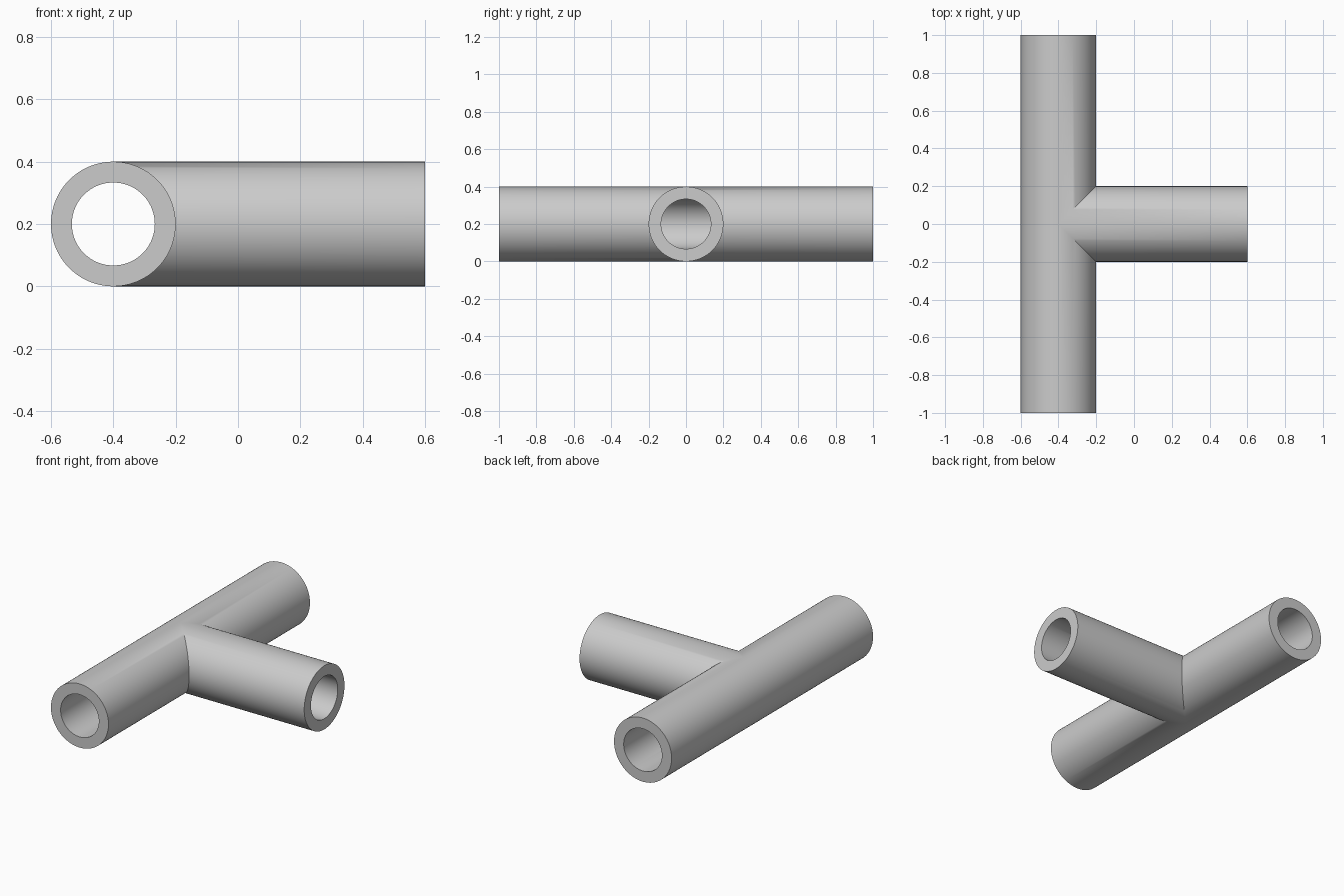
import bpy, bmesh
from math import cos, sin, pi, radians

cube = bpy.data.objects.get("Cube")
if cube:
    bpy.data.objects.remove(cube, do_unlink=True)

OUTER, BORE = 0.2, 0.133
SEGMENTS = 96
CENTRE_X, CENTRE_Z = -0.4, 0.2

grey = bpy.data.materials.new("plain_grey")
grey.use_nodes = True
colour = (0.6, 0.6, 0.6, 1)
grey.diffuse_color = colour
grey.node_tree.nodes["Principled BSDF"].inputs["Base Color"].default_value = colour

bm = bmesh.new()


def ring(point, radius, distance):
    """One loop of vertices; distance(u) places each along the arm's axis."""
    loop = []
    for i in range(SEGMENTS):
        angle = 2 * pi * i / SEGMENTS
        u, v = radius * cos(angle), radius * sin(angle)
        x, y = point(u, distance(u))
        loop.append(bm.verts.new((CENTRE_X + x, y, CENTRE_Z + v)))
    return loop


def bridge(a, b):
    for i in range(SEGMENTS):
        j = (i + 1) % SEGMENTS
        bm.faces.new((a[i], a[j], b[j], b[i]))


def arm(point, length, mitre):
    """Hollow arm, mitred where it meets the others, with a flat end."""
    ends = []
    for radius in (OUTER, BORE):
        start = ring(point, radius, mitre)
        end = ring(point, radius, lambda u: length)
        bridge(start, end)
        ends.append(end)
    bridge(*ends)


# Two arms of the straight run, notched on the branch side
for side in (-1, 1):
    arm(lambda u, d: (u, side * d), 1.0, lambda u: max(0, u))

# Side branch, its root fitted into the notch
arm(lambda u, d: (d, u), 1.0, abs)

# Join the arms into one closed body
bmesh.ops.remove_doubles(bm, verts=bm.verts[:], dist=1e-5)
for start_set in (bm.faces[:],):
    bmesh.ops.recalc_face_normals(bm, faces=start_set)

mesh = bpy.data.meshes.new("tee_pipe")
bm.to_mesh(mesh)
bm.free()
mesh.materials.append(grey)
pipe = bpy.data.objects.new("tee_pipe", mesh)
bpy.context.collection.objects.link(pipe)

for obj in bpy.context.selected_objects:
    obj.select_set(False)
pipe.select_set(True)
bpy.context.view_layer.objects.active = pipe
bpy.ops.object.shade_smooth_by_angle(angle=radians(30))
